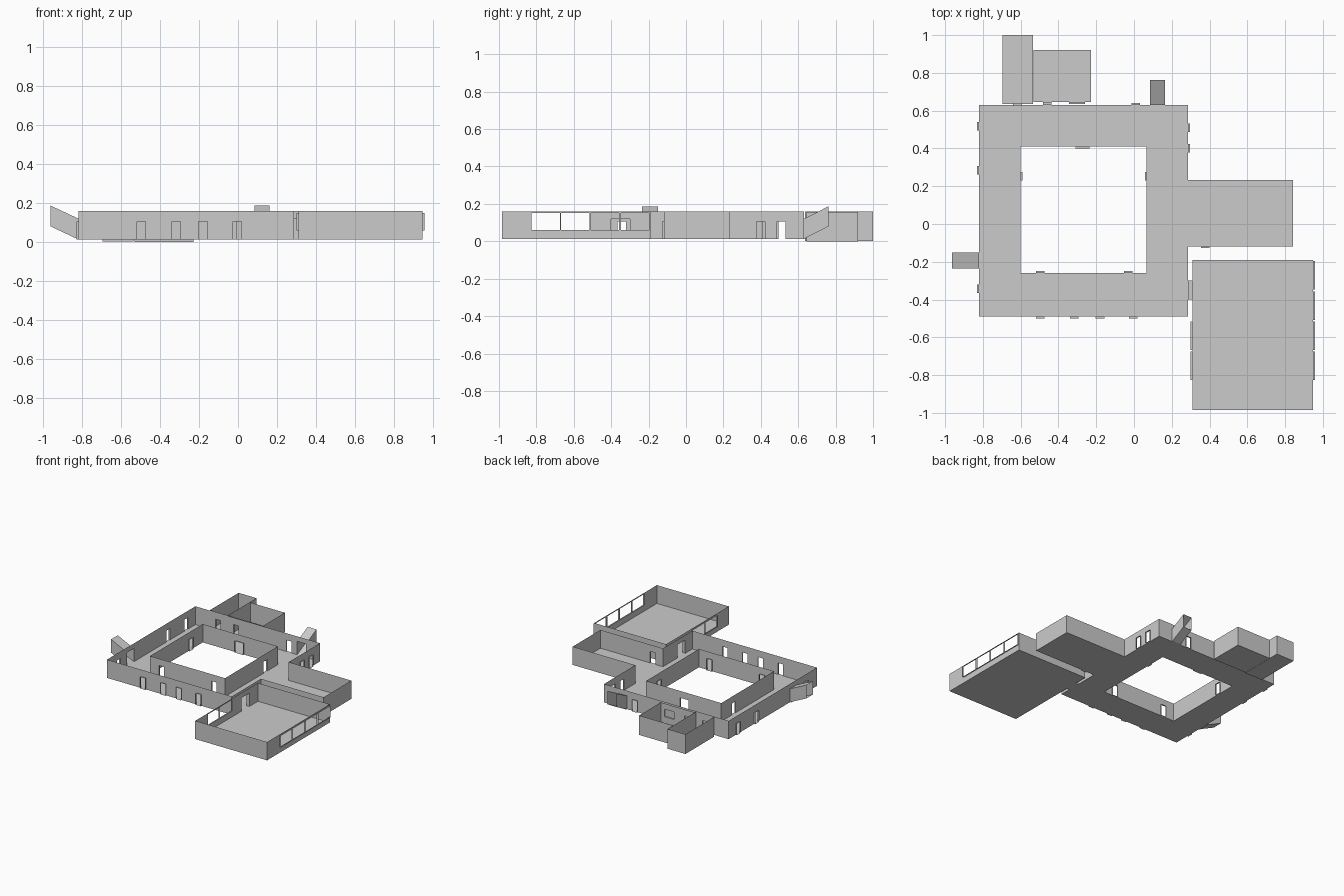
import bpy, bmesh
from mathutils import Vector

if "Cube" in bpy.data.objects:
    bpy.data.objects.remove(bpy.data.objects["Cube"])

F, T = 0.013, 0.16          # ring floor and wall-top heights
DOOR = 0.105                # door head height


def finish(name, bm):
    bmesh.ops.remove_doubles(bm, verts=bm.verts, dist=1e-5)
    me = bpy.data.meshes.new(name)
    bm.to_mesh(me)
    bm.free()
    ob = bpy.data.objects.new(name, me)
    bpy.context.collection.objects.link(ob)
    return ob


def quad(bm, *pts):
    bm.faces.new([bm.verts.new(p) for p in pts])


def add_wall(bm, p0, p1, z0, z1, holes=(), depth=0.01):
    """Sheet wall, outside on the right of p0->p1.
    holes: (from, to, bottom, top) along the wall's world axis; each gets a reveal."""
    ax = 0 if abs(p1[0] - p0[0]) > abs(p1[1] - p0[1]) else 1
    sgn = 1 if p1[ax] > p0[ax] else -1
    d = Vector((0, 0, 0))
    d[ax] = sgn
    out = Vector((d.y, -d.x, 0)) * depth

    def P(a, z, off=0):
        v = Vector((p0[0], p0[1], z))
        v[ax] = a
        return v + out * off

    cells = sorted([(min(h[:2]), max(h[:2]), h[2], h[3]) for h in holes],
                   key=lambda h: h[0])
    if sgn < 0:
        cells = [(b, a, lo, hi) for a, b, lo, hi in reversed(cells)]
    pos = p0[ax]
    for a, b, lo, hi in cells:
        spans = [(pos, a, z0, z1), (a, b, z0, lo), (a, b, hi, z1)]
        for s, e, l, h in spans:
            if abs(e - s) > 1e-4 and h - l > 1e-4:
                quad(bm, P(s, l), P(e, l), P(e, h), P(s, h))
        ring = [(a, lo), (b, lo), (b, hi), (a, hi)]
        for i in range(4):
            u, v = ring[i], ring[(i + 1) % 4]
            quad(bm, P(*u), P(*v), P(*v, 1), P(*u, 1))
        pos = b
    if abs(p1[ax] - pos) > 1e-4:
        quad(bm, P(pos, z0), P(p1[ax], z0), P(p1[ax], z1), P(pos, z1))


def walls(name, pts, z0, z1, holes={}, closed=True):
    """Chain of walls through pts; holes maps wall index -> opening list."""
    bm = bmesh.new()
    n = len(pts)
    for i in range(n if closed else n - 1):
        add_wall(bm, pts[i], pts[(i + 1) % n], z0, z1, holes.get(i, ()))
    return finish(name, bm)


def floor(name, rects, z):
    bm = bmesh.new()
    for x0, y0, x1, y1 in rects:
        quad(bm, (x0, y0, z), (x1, y0, z), (x1, y1, z), (x0, y1, z))
    return finish(name, bm)


def doors(centres, w=0.045, top=DOOR, z=F):
    return [(c - w / 2, c + w / 2, z, top) for c in centres]


def stair_tube(name, inner, step, zr):
    """Sloping open-ended passage: inner = two floor corners, step = outward run."""
    a, b = Vector((*inner[0], F)), Vector((*inner[1], F))
    up, run = Vector((0, 0, 0.107)), Vector((*step, zr))
    ring = [a, b, b + up, a + up]
    bm = bmesh.new()
    for i in range(4):
        u, v = ring[i], ring[(i + 1) % 4]
        quad(bm, u, v, v + run, u + run)
    bmesh.ops.recalc_face_normals(bm, faces=bm.faces)
    return finish(name, bm)


# Ring corridor and open east wing
X0, X1, Y0, Y1 = -0.82, 0.287, -0.49, 0.63
CX0, CX1, CY0, CY1 = -0.6, 0.067, -0.26, 0.41
WX, WY0, WY1 = 0.843, -0.118, 0.233
floor("ring_floor", [(X0, Y0, X1, CY0), (X0, CY1, X1, Y1), (X0, CY0, CX0, CY1),
                     (CX1, CY0, X1, CY1), (X1, WY0, WX, WY1)], F)
walls("outer_walls",
      [(X0, Y0), (X1, Y0), (X1, WY0), (WX, WY0), (WX, WY1), (X1, WY1), (X1, Y1), (X0, Y1)],
      F, T, {
          0: doors([-0.497, -0.317, -0.18, -0.004]),
          1: [(-0.4, -0.3, F, 0.12)],
          2: doors([0.378]),
          5: doors([0.4, 0.51]),
          6: doors([-0.617, -0.46, 0.01]) + [(0.085, 0.163, F, 0.12)],
          7: doors([0.517, 0.284, -0.344]) + [(-0.235, -0.15, F, 0.12)],
      })

# Courtyard walls, traversed so reveals point into the courtyard
walls("courtyard_walls", [(CX0, CY0), (CX0, CY1), (CX1, CY1), (CX1, CY0)], F, T, {
    0: doors([0.253]),
    1: doors([-0.272], 0.075),
    2: doors([0.253]),
    3: doors([-0.497, -0.03]),
})

# Large hall with window bands
HX0, HX1, HY0, HY1 = 0.31, 0.948, -0.985, -0.19
floor("hall_floor", [(HX0, HY0, HX1, HY1)], F)
win = [(y, y + 0.151, 0.06, 0.15) for y in (-0.825, -0.668, -0.508, -0.348)]
walls("hall_walls", [(HX0, HY0), (HX1, HY0), (HX1, HY1), (HX0, HY1)], F, T, {
    1: win,
    3: win[:2] + [(-0.4, -0.3, F, 0.12)],
})
bm = bmesh.new()
s = [(-0.4, F), (-0.3, F), (-0.3, 0.12), (-0.4, 0.12)]
for i in range(4):
    u, v = s[i], s[(i + 1) % 4]
    quad(bm, (0.297, *u), (0.297, *v), (0.3, *v), (0.3, *u))
finish("hall_passage", bm)

# Two small north rooms
floor("narrow_room_floor", [(-0.695, 0.636, -0.536, 1.0)], 0.002)
walls("narrow_room_walls", [(-0.695, 0.636), (-0.536, 0.636), (-0.536, 1.0), (-0.695, 1.0)],
      0.002, T, {0: doors([-0.617])})
floor("square_room_floor", [(-0.532, 0.645, -0.228, 0.92)], 0.0)
walls("square_room_walls", [(-0.532, 0.645), (-0.228, 0.645), (-0.228, 0.92), (-0.532, 0.92)],
      0.0, 0.156, {0: doors([-0.46]) + [(-0.345, -0.26, 0.05, 0.11)]})

# Sloping stair passages
stair_tube("west_stair", [(X0, -0.235), (X0, -0.15)], (-0.143, 0), 0.067)
stair_tube("north_stair", [(0.085, Y1), (0.163, Y1)], (0, 0.132), 0.067)
